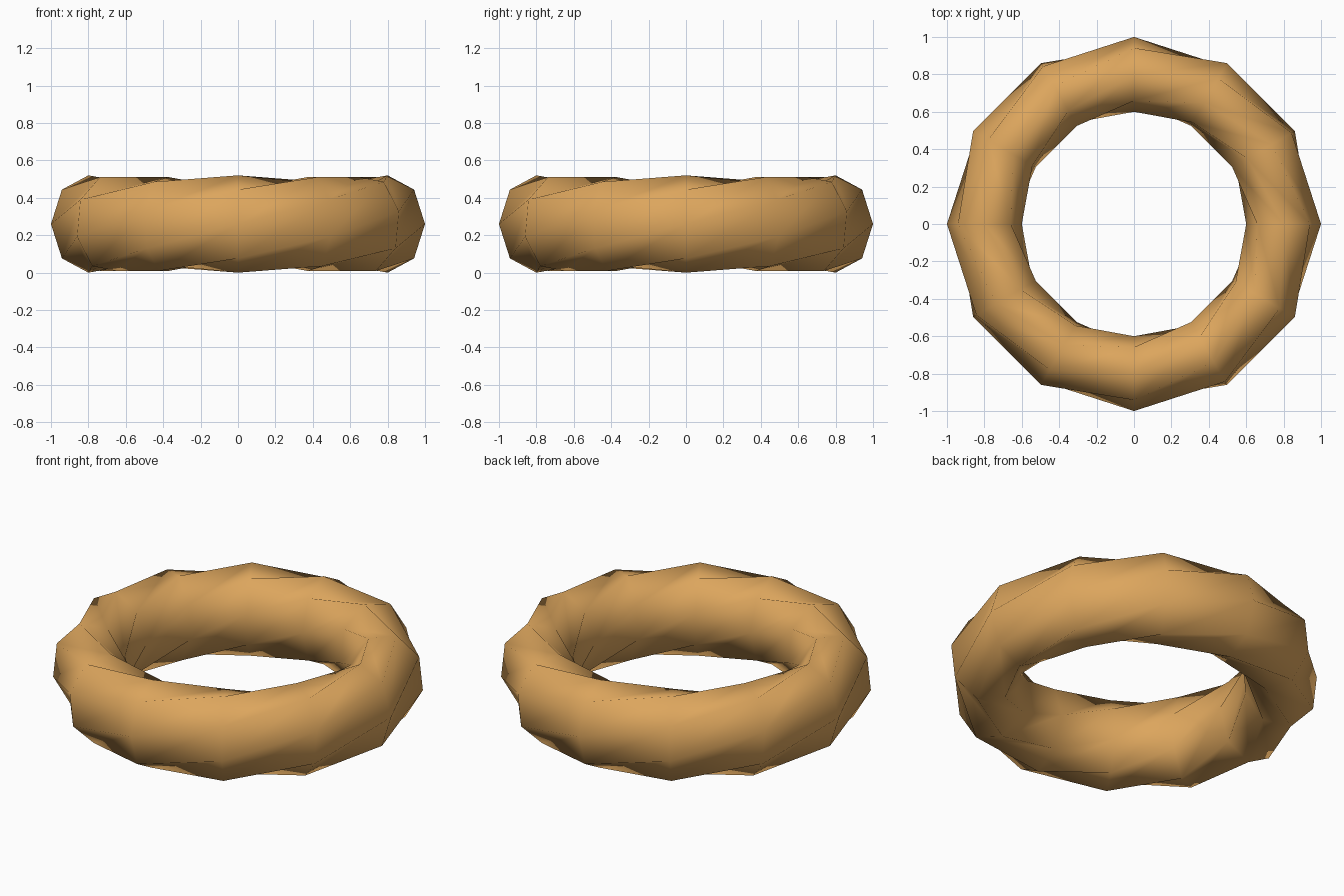
import bpy, bmesh
from math import cos, sin, radians

# Remove the default cube
cube = bpy.data.objects.get("Cube")
if cube:
    bpy.data.objects.remove(cube, do_unlink=True)

SECTIONS, SIDES = 12, 8
RING_RADIUS, HALF_WIDTH, HALF_HEIGHT = 0.8, 0.2, 0.26
TWIST = 30  # degrees of roll from one section to the next

# Golden material
gold = bpy.data.materials.new("warm_gold")
gold.use_nodes = True
colour = (0.72, 0.38, 0.11, 1)
gold.diffuse_color = colour
gold.node_tree.nodes["Principled BSDF"].inputs["Base Color"].default_value = colour

# Oval cross-sections, each rolled a little further around the ring
bm = bmesh.new()
rings = []
for s in range(SECTIONS):
    around = radians(360 / SECTIONS * s)
    ring = []
    for k in range(SIDES):
        roll = radians(360 / SIDES * k + TWIST * s)
        r = RING_RADIUS + HALF_WIDTH * cos(roll)
        z = HALF_HEIGHT * (1 + sin(roll))
        ring.append(bm.verts.new((r * cos(around), r * sin(around), z)))
    rings.append(ring)

# Skin between sections, split so the spiral edges stand out as ridges
for s in range(SECTIONS):
    here, there = rings[s], rings[(s + 1) % SECTIONS]
    for k in range(SIDES):
        n = (k + 1) % SIDES
        bm.faces.new((here[k], there[k], there[n]))
        bm.faces.new((here[k], there[n], here[n]))
bmesh.ops.recalc_face_normals(bm, faces=bm.faces)
for face in bm.faces:
    face.smooth = True

mesh = bpy.data.meshes.new("twisted_ring")
bm.to_mesh(mesh)
bm.free()
mesh.materials.append(gold)
ring_object = bpy.data.objects.new("twisted_ring", mesh)
bpy.context.collection.objects.link(ring_object)
